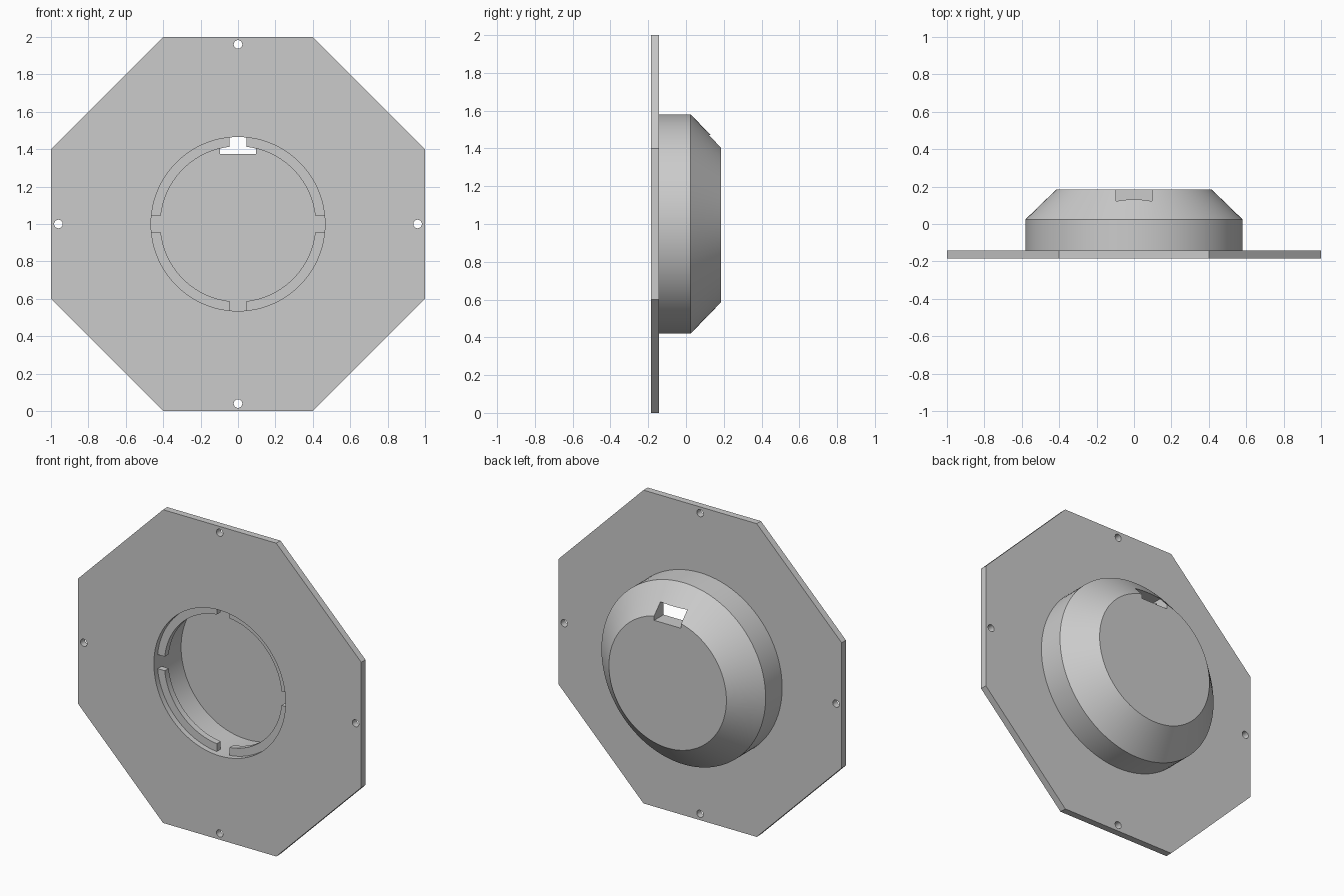
import bpy, bmesh, math
from mathutils import Matrix

cube = bpy.data.objects.get("Cube")
if cube:
    bpy.data.objects.remove(cube, do_unlink=True)

FRONT, PLATE_BACK, SHOULDER, BACK = -0.185, -0.142, 0.025, 0.185
BORE, LIP, SEGMENTS = 0.465, 0.415, 96

grey = bpy.data.materials.new("light_grey")
grey.use_nodes = True
grey.diffuse_color = (0.6, 0.6, 0.6, 1)
grey.node_tree.nodes["Principled BSDF"].inputs["Base Color"].default_value = (0.6, 0.6, 0.6, 1)


def make_object(name, bm):
    bmesh.ops.recalc_face_normals(bm, faces=bm.faces)
    mesh = bpy.data.meshes.new(name)
    bm.to_mesh(mesh)
    bm.free()
    mesh.materials.append(grey)
    obj = bpy.data.objects.new(name, mesh)
    bpy.context.collection.objects.link(obj)
    return obj


def prism(name, outline, y0, y1):
    """Extrude an x-z outline from y0 to y1."""
    bm = bmesh.new()
    face = bm.faces.new([bm.verts.new((x, y0, z)) for x, z in outline])
    new = bmesh.ops.extrude_face_region(bm, geom=[face])["geom"]
    verts = [v for v in new if isinstance(v, bmesh.types.BMVert)]
    bmesh.ops.translate(bm, verts=verts, vec=(0, y1 - y0, 0))
    return make_object(name, bm)


def arc(radius, start, end, steps, cx=0, cz=1):
    angles = [start + (end - start) * i / steps for i in range(steps + 1)]
    return [(cx + radius * math.cos(a), cz + radius * math.sin(a)) for a in angles]


def disc(radius, steps, cx=0, cz=1):
    return arc(radius, 0, math.tau, steps, cx, cz)[:-1]


def lathe(name, profile):
    """Spin a closed (radius, y) profile about the y axis through z = 1."""
    bm = bmesh.new()
    verts = [bm.verts.new((r, y, 1)) for r, y in profile]
    edges = [bm.edges.new((a, b)) for a, b in zip(verts, verts[1:])]
    bmesh.ops.spin(bm, geom=verts + edges, cent=(0, 0, 1), axis=(0, 1, 0),
                   angle=math.tau, steps=SEGMENTS)
    bmesh.ops.remove_doubles(bm, verts=bm.verts, dist=1e-4)
    return make_object(name, bm)


def cut(obj, cutters):
    for cutter in cutters:
        mod = obj.modifiers.new("cut", "BOOLEAN")
        mod.operation, mod.solver, mod.object = "DIFFERENCE", "EXACT", cutter
    bpy.context.view_layer.update()
    result = obj.evaluated_get(bpy.context.evaluated_depsgraph_get())
    mesh = bpy.data.meshes.new_from_object(result)
    obj.modifiers.clear()
    obj.data = mesh
    for cutter in cutters:
        bpy.data.objects.remove(cutter, do_unlink=True)


# Octagonal mounting plate with centre bore and four screw holes
half = [(1, 0.6), (1, 1.4), (0.4, 2), (-0.4, 2)]
octagon = half + [(-x, 2 - z) for x, z in half]
plate = prism("mounting_plate", octagon, FRONT, PLATE_BACK)
cutters = [prism("bore_cutter", disc(BORE, SEGMENTS), -0.3, 0)]
for k in range(4):
    a = k * math.pi / 2
    centre = (0.96 * math.cos(a), 1 + 0.96 * math.sin(a))
    cutters.append(prism("screw_cutter", disc(0.023, 24, *centre), -0.3, 0))
cut(plate, cutters)

# Hollow housing with tapered back and a slot through its top edge
housing = lathe("housing", [(0, 0.09), (BORE, 0.09), (BORE, PLATE_BACK), (0.58, PLATE_BACK),
                            (0.58, SHOULDER), (LIP, BACK), (0, BACK)])
slot = [(-0.095, 1.375), (0.095, 1.375), (0.095, 1.47), (-0.095, 1.47)]
cut(housing, [prism("slot_cutter", slot, 0, 0.3)])

# Four retaining tabs inside the bore, with gaps on the axes
parts = [plate, housing]
for k in range(4):
    a, b = k * math.pi / 2, (k + 1) * math.pi / 2
    outer, inner = math.asin(0.045 / BORE), math.asin(0.045 / LIP)
    outline = arc(BORE, a + outer, b - outer, 20) + arc(LIP, b - inner, a + inner, 20)
    parts.append(prism(f"retaining_tab_{k + 1}", outline, -0.15, -0.11))

# Smooth curved walls, sharp rims
bpy.ops.object.select_all(action="DESELECT")
for obj in parts:
    obj.select_set(True)
bpy.context.view_layer.objects.active = plate
bpy.ops.object.shade_smooth_by_angle(angle=math.radians(30))
